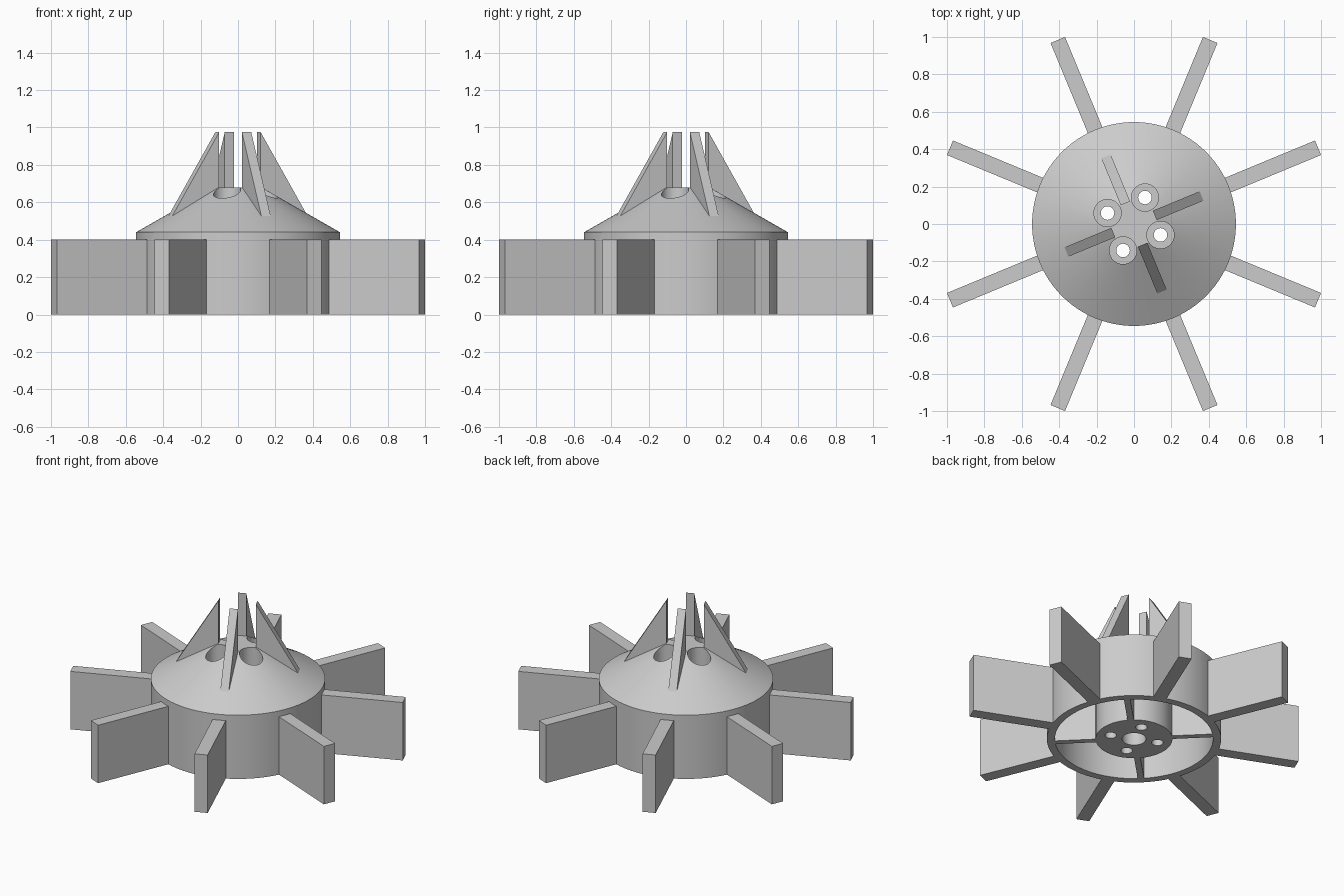
import bpy, bmesh, math
from mathutils import Matrix

if "Cube" in bpy.data.objects:
    bpy.data.objects.remove(bpy.data.objects["Cube"])

grey = bpy.data.materials.new("plain grey")
grey.diffuse_color = (0.6, 0.6, 0.6, 1)
grey.use_nodes = True
grey.node_tree.nodes["Principled BSDF"].inputs["Base Color"].default_value = grey.diffuse_color


def finish(name, bm):
    bmesh.ops.recalc_face_normals(bm, faces=bm.faces)
    mesh = bpy.data.meshes.new(name)
    bm.to_mesh(mesh)
    bm.free()
    mesh.materials.append(grey)
    ob = bpy.data.objects.new(name, mesh)
    bpy.context.collection.objects.link(ob)
    return ob


def lathe(bm, profile, steps, offset=(0, 0, 0)):
    """Revolve an (r, z) outline that starts and ends on the axis."""
    verts = [bm.verts.new((r, 0, z)) for r, z in profile]
    edges = [bm.edges.new(p) for p in zip(verts, verts[1:])]
    out = bmesh.ops.spin(bm, geom=verts + edges, cent=(0, 0, 0), axis=(0, 0, 1),
                         angle=math.tau, steps=steps, use_duplicate=False)
    ring = list({v for v in bm.verts if v not in lathe.done})
    bmesh.ops.remove_doubles(bm, verts=ring, dist=1e-5)
    ring = [v for v in bm.verts if v not in lathe.done]
    bmesh.ops.translate(bm, verts=ring, vec=offset)
    lathe.done.update(ring)


def slab(name, outline, thickness, degrees):
    """Upright plate with an (r, z) outline, turned around the axis."""
    bm = bmesh.new()
    face = bm.faces.new([bm.verts.new((r, -thickness / 2, z)) for r, z in outline])
    out = bmesh.ops.extrude_face_region(bm, geom=[face])
    moved = [g for g in out["geom"] if isinstance(g, bmesh.types.BMVert)]
    bmesh.ops.translate(bm, verts=moved, vec=(0, thickness, 0))
    bm.transform(Matrix.Rotation(math.radians(degrees), 4, 'Z'))
    return finish(name, bm)


# Hollow drum with conical cap, central hub and blind shaft hole
lathe.done = set()
bm = bmesh.new()
lathe(bm, [(0, .2), (.075, .2), (.075, 0), (.24, 0), (.24, .44), (.495, .44),
           (.495, 0), (.545, 0), (.545, .44), (.125, .68), (0, .68)], 96)
drum = finish("drum", bm)

# Four counterbored screw holes through the hub
lathe.done = set()
bm = bmesh.new()
for k in range(4):
    a = math.radians(67.5 + 90 * k)
    lathe(bm, [(0, -.1), (.036, -.1), (.036, .2), (.073, .2), (.073, .9), (0, .9)],
          40, (.153 * math.cos(a), .153 * math.sin(a), 0))
cutter = finish("screw_hole_cutter", bm)
cutter.hide_render = True

mod = drum.modifiers.new("screw holes", 'BOOLEAN')
mod.operation = 'DIFFERENCE'
mod.solver = 'EXACT'
mod.object = cutter
bpy.context.view_layer.objects.active = drum
drum.select_set(True)
bpy.ops.object.modifier_apply(modifier=mod.name)
bpy.ops.object.shade_smooth_by_angle(angle=math.radians(25))
bpy.data.objects.remove(cutter)

# Eight radial paddles
for k in range(8):
    slab(f"paddle_{k + 1}", [(.52, 0), (1.065, 0), (1.065, .4), (.52, .4)],
         .084, 22.5 + 45 * k)

for k in range(4):
    # Pointed fins on the cap
    slab(f"cap_fin_{k + 1}", [(.12, .6), (.38, .48), (.42, .48), (.12, .975)],
         .054, 22.5 + 90 * k)
    # Ribs between the hub and the drum wall
    slab(f"inner_rib_{k + 1}", [(.23, 0), (.505, 0), (.505, .45), (.23, .45)],
         .04, 45 + 90 * k)
